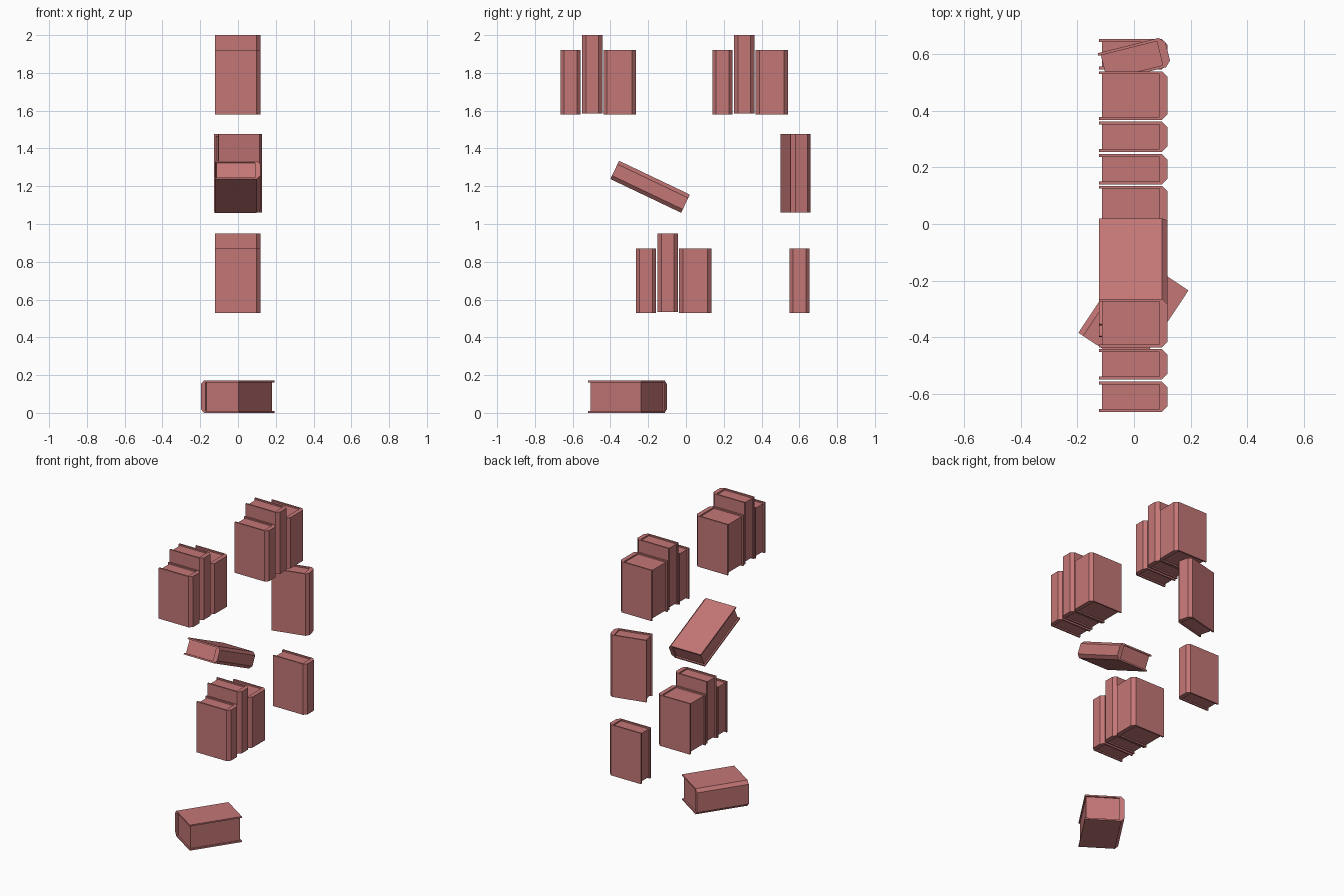
import bpy, bmesh
from math import radians, pi
from mathutils import Matrix

if "Cube" in bpy.data.objects:
    bpy.data.objects.remove(bpy.data.objects["Cube"])

red = bpy.data.materials.new("book_red")
red.diffuse_color = (0.55, 0.18, 0.18, 1)
red.use_nodes = True
red.node_tree.nodes["Principled BSDF"].inputs["Base Color"].default_value = red.diffuse_color

HALF = 0.121     # half the book's depth, fore edge to spine
COVER = 0.01     # cover board thickness
RECESS = 0.009   # how far the pages sit inside the cover
BEVEL = 0.02     # slanted corner of the spine


def prism(name, profile, height, matrix):
    """Extrude an xy profile along z, centred on the origin, then place it."""
    bm = bmesh.new()
    face = bm.faces.new([bm.verts.new((x, y, -height / 2)) for x, y in profile])
    ext = bmesh.ops.extrude_face_region(bm, geom=[face])
    top = [v for v in ext["geom"] if isinstance(v, bmesh.types.BMVert)]
    bmesh.ops.translate(bm, verts=top, vec=(0, 0, height))
    bmesh.ops.recalc_face_normals(bm, faces=bm.faces)
    mesh = bpy.data.meshes.new(name)
    bm.to_mesh(mesh)
    bm.free()
    mesh.materials.append(red)
    obj = bpy.data.objects.new(name, mesh)
    obj.matrix_world = matrix
    bpy.context.collection.objects.link(obj)


def book(name, thick, height, centre, rotation=Matrix()):
    matrix = Matrix.Translation(centre) @ rotation
    t = thick / 2
    i = t - COVER
    # C-shaped cover, spine towards +x
    half = [(0.092, i), (-HALF, i), (-HALF, t), (HALF - BEVEL, t), (HALF, t - BEVEL)]
    cover = half + [(x, -y) for x, y in reversed(half)]
    prism(name + "_cover", cover, height, matrix)
    # page block, tucked slightly into the cover
    p = i + 0.001
    x0, x1 = -HALF + RECESS, 0.093
    prism(name + "_pages", [(x0, -p), (x1, -p), (x1, p), (x0, p)],
          height - 2 * RECESS, matrix)


THIN, TALL, THICK = (0.107, 0.34), (0.107, 0.415), (0.172, 0.34)

# Upright rows of three: thin, tall and thick
for n, (y, z) in enumerate([(-0.665, 1.58), (0.14, 1.58), (-0.265, 0.53)], 1):
    for kind, (t, h), dy, dz in (("thin", THIN, 0.0, 0.0),
                                 ("tall", TALL, 0.115, 0.005),
                                 ("thick", THICK, 0.228, 0.0)):
        book(f"row{n}_{kind}_book", t, h, (-0.002, y + dy + t / 2, z + dz + h / 2))

# Single thin book standing on the lower level
book("single_thin_book", *THIN, (-0.002, 0.601, 0.70))
# Tall book turned a little about the vertical
book("turned_tall_book", *TALL, (0.002, 0.582, 1.2685), Matrix.Rotation(radians(14), 4, "Z"))
# Tall book leaning over
book("leaning_tall_book", *TALL, (-0.002, -0.19, 1.197), Matrix.Rotation(radians(64.5), 4, "X"))
# Thick book lying flat on the ground
book("lying_thick_book", *THICK, (-0.002, -0.31, 0.086),
     Matrix.Rotation(radians(146.5), 4, "Z") @ Matrix.Rotation(pi / 2, 4, "X"))
